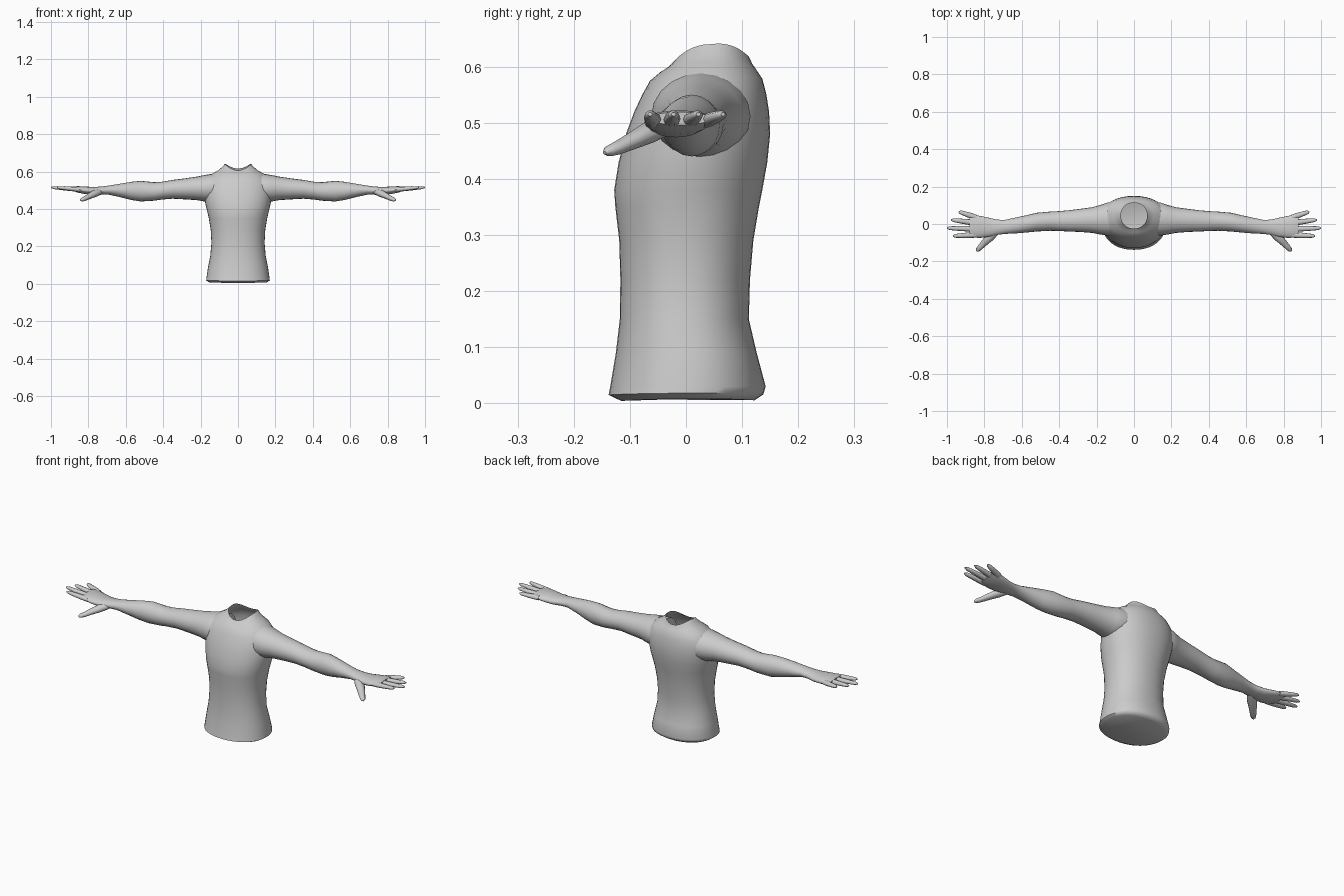
import bpy, bmesh, math
from mathutils import Vector

old = bpy.data.objects.get("Cube")
if old:
    bpy.data.objects.remove(old, do_unlink=True)

grey = bpy.data.materials.new("plain grey")
grey.use_nodes = True
COLOR = (0.6, 0.6, 0.6, 1)
grey.diffuse_color = COLOR
grey.node_tree.nodes["Principled BSDF"].inputs["Base Color"].default_value = COLOR


def spow(v, e):
    return math.copysign(abs(v) ** e, v)


def loft(name, rings, cap_start=True, cap_end=True, mirror=False):
    """Skin a list of point rings into one smooth object."""
    bm = bmesh.new()
    loops = [[bm.verts.new(p) for p in ring] for ring in rings]
    n = len(loops[0])
    for a, b in zip(loops, loops[1:]):
        for i in range(n):
            j = (i + 1) % n
            bm.faces.new((a[i], a[j], b[j], b[i]))
    if cap_start:
        bm.faces.new(loops[0][::-1])
    if cap_end:
        bm.faces.new(loops[-1])
    bmesh.ops.recalc_face_normals(bm, faces=bm.faces)
    mesh = bpy.data.meshes.new(name)
    bm.to_mesh(mesh)
    bm.free()
    mesh.materials.append(grey)
    obj = bpy.data.objects.new(name, mesh)
    bpy.context.collection.objects.link(obj)
    if mirror:
        obj.modifiers.new("Mirror", "MIRROR").use_mirror_merge = False
    bpy.ops.object.select_all(action="DESELECT")
    obj.select_set(True)
    bpy.context.view_layer.objects.active = obj
    bpy.ops.object.shade_smooth_by_angle(angle=math.radians(50))
    return obj


def torso_ring(z, half, front, back, lift=0.0, n=40):
    """Horizontal oval; lift raises its sides above its front and back."""
    ring = []
    for i in range(n):
        a = math.tau * i / n
        c, s = spow(math.cos(a), 0.92), spow(math.sin(a), 0.92)
        ring.append((half * c, (front + back) / 2 + (back - front) / 2 * s,
                     z + lift * c * c + 0.3 * lift * max(s, 0)))
    return ring


def arm_ring(x, low, high, front, back, n=20):
    """Upright oval across the arm."""
    return [(x, (front + back) / 2 + (back - front) / 2 * math.cos(math.tau * i / n),
             (low + high) / 2 + (high - low) / 2 * math.sin(math.tau * i / n)) for i in range(n)]


def digit(name, path, widths, flat=0.8, n=10):
    """Tapered finger along a path of points."""
    pts = [Vector(p) for p in path]
    along = (pts[-1] - pts[0]).normalized()
    side = along.cross(Vector((0, 0, 1))).normalized()
    up = side.cross(along)
    rings = []
    for p, w in zip(pts, widths):
        rings.append([p + side * w * math.cos(math.tau * i / n)
                      + up * w * flat * math.sin(math.tau * i / n) for i in range(n)])
    loft(name, rings, mirror=True)


# Torso: hem to open neckline (height, half width, front, back, side lift)
torso = [
    (0.004, 0.155, -0.115, 0.122, 0.004), (0.015, 0.170, -0.138, 0.138, 0.003),
    (0.03, 0.169, -0.135, 0.142, 0), (0.09, 0.160, -0.125, 0.126, 0),
    (0.15, 0.148, -0.118, 0.112, 0), (0.22, 0.142, -0.117, 0.114, 0),
    (0.29, 0.146, -0.119, 0.120, 0), (0.35, 0.156, -0.126, 0.130, 0),
    (0.38, 0.163, -0.128, 0.136, 0), (0.43, 0.175, -0.120, 0.145, 0),
    (0.48, 0.181, -0.107, 0.150, 0), (0.52, 0.180, -0.092, 0.148, 0),
    (0.55, 0.170, -0.078, 0.143, 0.005), (0.575, 0.140, -0.064, 0.136, 0.012),
    (0.59, 0.105, -0.046, 0.125, 0.017), (0.597, 0.086, -0.034, 0.118, 0.026),
    (0.606, 0.070, -0.024, 0.113, 0.034),
]
loft("torso", [torso_ring(*r) for r in torso], cap_end=False)

# Arm and palm (x, bottom, top, front, back)
arm = [
    (0.09, 0.44, 0.592, -0.05, 0.11), (0.14, 0.435, 0.588, -0.062, 0.115),
    (0.18, 0.44, 0.581, -0.056, 0.102), (0.22, 0.447, 0.573, -0.048, 0.090),
    (0.28, 0.451, 0.564, -0.043, 0.082), (0.35, 0.455, 0.555, -0.040, 0.073),
    (0.41, 0.450, 0.545, -0.037, 0.068), (0.45, 0.444, 0.543, -0.036, 0.066),
    (0.52, 0.440, 0.550, -0.040, 0.060), (0.57, 0.448, 0.545, -0.045, 0.048),
    (0.63, 0.463, 0.535, -0.050, 0.035), (0.69, 0.476, 0.525, -0.053, 0.022),
    (0.73, 0.476, 0.520, -0.058, 0.023), (0.77, 0.474, 0.517, -0.068, 0.032),
    (0.82, 0.480, 0.520, -0.074, 0.043), (0.86, 0.488, 0.522, -0.073, 0.048),
    (0.88, 0.496, 0.519, -0.066, 0.045),
]
loft("arm", [arm_ring(*r) for r in arm], mirror=True)

# Four fingers fanned out from the knuckles (knuckle y, tip x, tip y)
fingers = {
    "index_finger": (-0.058, 0.968, -0.064), "middle_finger": (-0.026, 1.0, -0.022),
    "ring_finger": (0.006, 0.978, 0.022), "little_finger": (0.035, 0.937, 0.066),
}
for name, (ky, tx, ty) in fingers.items():
    base, tip = Vector((0.845, ky, 0.503)), Vector((tx, ty, 0.515))
    path = [base.lerp(tip, t) for t in (0, 0.3, 0.6, 0.9, 1)]
    digit(name, path, (0.015, 0.015, 0.013, 0.010, 0.004))

# Thumb angled forward and down
digit("thumb", [(0.73, -0.03, 0.495), (0.765, -0.065, 0.483), (0.795, -0.095, 0.468),
                (0.82, -0.122, 0.455), (0.835, -0.138, 0.449), (0.842, -0.145, 0.446)],
      (0.018, 0.024, 0.019, 0.015, 0.012, 0.004))
